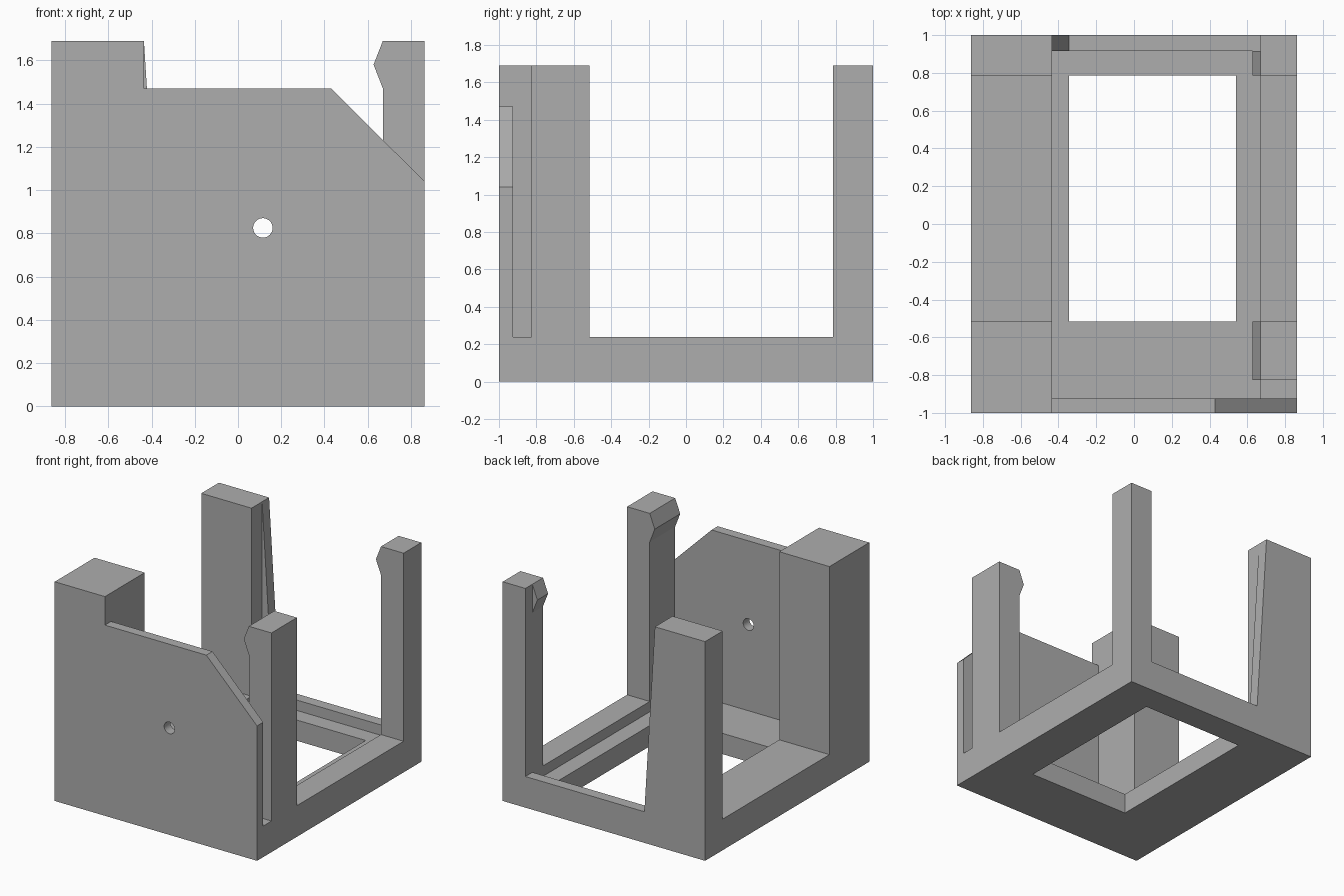
import bpy, bmesh
from math import cos, sin, tau
from mathutils import Vector

if "Cube" in bpy.data.objects:
    bpy.data.objects.remove(bpy.data.objects["Cube"], do_unlink=True)

GREY = (0.42, 0.42, 0.42, 1)
mat = bpy.data.materials.new("plain grey")
mat.use_nodes = True
mat.diffuse_color = GREY
mat.node_tree.nodes["Principled BSDF"].inputs["Base Color"].default_value = GREY

# Main dimensions
X, Y, TOP = 0.863, 1.0, 1.69
IN_R, IN_L = -0.435, 0.67          # inner faces of the two sides
WALL, LIP = -0.925, 0.915          # inner faces of front wall and back lip
POST_F, POST_B = -0.515, 0.785     # post faces around the open middle
RAIL, FLOOR = 0.24, 0.16


def prism(name, axis, lo, hi, outline, hole=None):
    """Extrude an outline (with optional hole) along an axis."""
    def place(a, b):
        return {"x": (lo, a, b), "y": (a, lo, b), "z": (a, b, lo)}[axis]
    bm = bmesh.new()
    edges = []
    for loop in filter(None, (outline, hole)):
        vs = [bm.verts.new(place(*p)) for p in loop]
        edges += [bm.edges.new((v, vs[i - 1])) for i, v in enumerate(vs)]
    bmesh.ops.triangle_fill(bm, edges=edges, use_beauty=True)
    ext = bmesh.ops.extrude_face_region(bm, geom=bm.faces[:], use_keep_orig=True)
    step = Vector([(hi - lo) * (axis == k) for k in "xyz"])
    moved = [g for g in ext["geom"] if isinstance(g, bmesh.types.BMVert)]
    bmesh.ops.translate(bm, verts=moved, vec=step)
    bmesh.ops.recalc_face_normals(bm, faces=bm.faces[:])
    bmesh.ops.dissolve_limit(bm, angle_limit=0.01, verts=bm.verts[:], edges=bm.edges[:])
    mesh = bpy.data.meshes.new(name)
    bm.to_mesh(mesh)
    bm.free()
    mesh.materials.append(mat)
    ob = bpy.data.objects.new(name, mesh)
    bpy.context.collection.objects.link(ob)
    return ob


def rect(a0, b0, a1, b1):
    return [(a0, b0), (a1, b0), (a1, b1), (a0, b1)]


# Right side: thick front and back posts joined by a low rail
u_top = [(Y, 0), (Y, TOP), (POST_B, TOP), (POST_B, RAIL), (POST_F, RAIL), (POST_F, TOP)]
prism("right_side_posts", "x", -X, IN_R, [(-Y, 0)] + u_top + [(-Y, TOP)])

# Left side: slim posts, with a slot behind the front wall
SLOT = -0.825
prism("left_side_posts", "x", IN_L, X,
      [(WALL, 0)] + u_top + [(SLOT, TOP), (SLOT, RAIL), (WALL, RAIL)])

# Snap bumps near the top of the slim posts
for name, y0, y1 in (("front_snap_bump", SLOT, POST_F), ("back_snap_bump", POST_B, LIP)):
    prism(name, "y", y0, y1, [(IN_L, 1.47), (IN_L, TOP), (0.627, 1.58)])

# Front wall with a clipped corner and a round hole
hole = [(0.115 + 0.045 * cos(tau * i / 32), 0.825 + 0.045 * sin(tau * i / 32))
        for i in range(32)]
prism("front_wall", "y", -Y, WALL,
      [(IN_R, 0), (X, 0), (X, 1.04), (0.43, 1.47), (IN_R, 1.47)], hole)

# Back lip with a tall tapered rib against the thick post
prism("back_lip", "y", LIP, Y,
      [(IN_R, 0), (IN_L, 0), (IN_L, RAIL), (-0.345, RAIL), (IN_R, TOP)])

# Recessed floor with its rectangular opening
prism("floor_plate", "z", 0, FLOOR, rect(IN_R, WALL, IN_L, LIP),
      rect(-0.345, POST_F, 0.54, POST_B))
